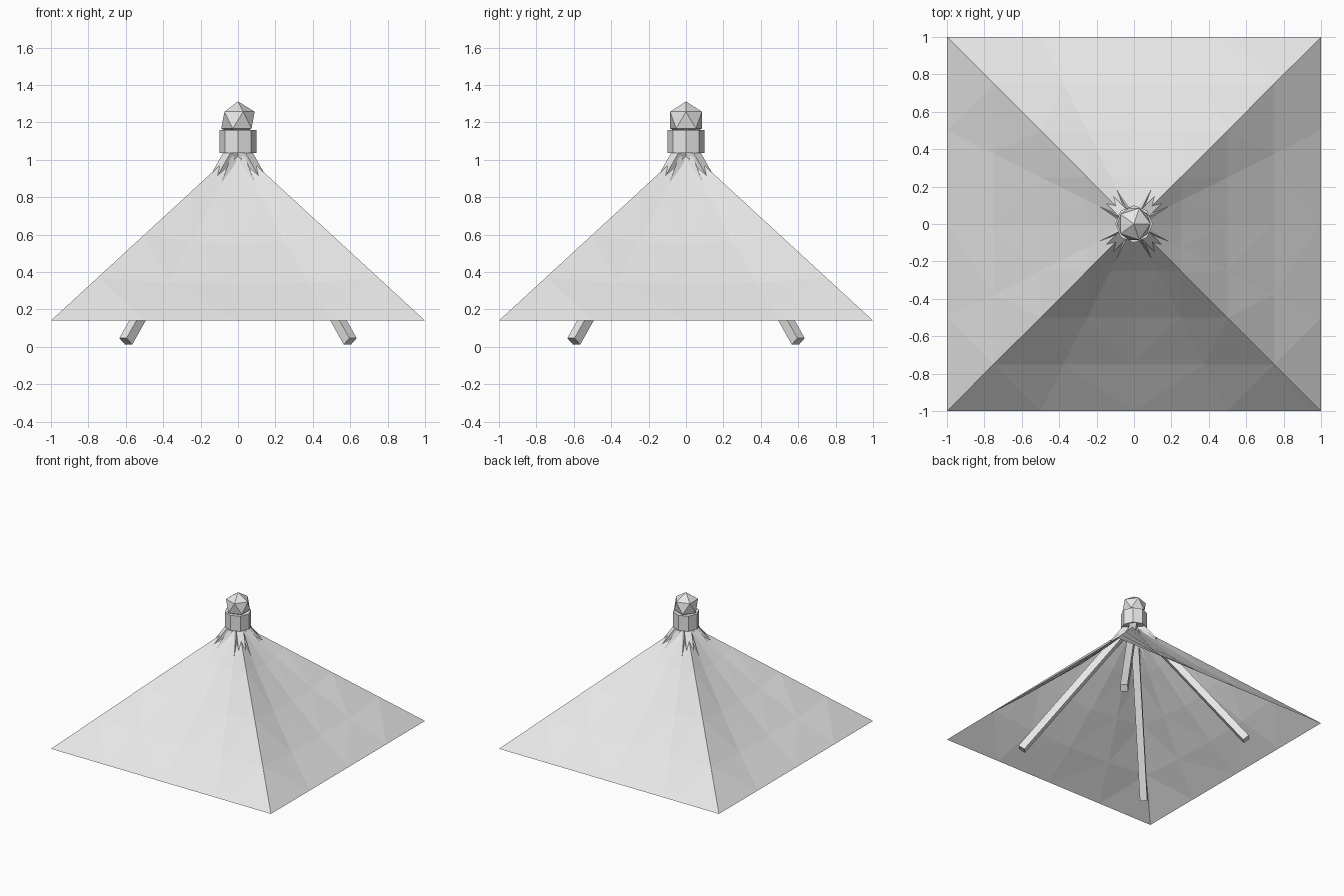
import bpy, bmesh, math
from mathutils import Vector

if "Cube" in bpy.data.objects:
    bpy.data.objects.remove(bpy.data.objects["Cube"])

grey = bpy.data.materials.new("pale_grey")
grey.use_nodes = True
COLOUR = (0.8, 0.8, 0.8, 1)
grey.diffuse_color = COLOUR
grey.node_tree.nodes["Principled BSDF"].inputs["Base Color"].default_value = COLOUR

APEX, HEM = 1.06, 0.14


def finish(name, bm):
    mesh = bpy.data.meshes.new(name)
    bm.to_mesh(mesh)
    bm.free()
    mesh.materials.append(grey)
    ob = bpy.data.objects.new(name, mesh)
    bpy.context.collection.objects.link(ob)
    return ob


def cloth_point(side, u, r):
    """Point on a sagging roof panel: u runs across the panel, r from apex to hem."""
    sag = 0.05 * (1 - u * u) * 4 * r * (1 - r)
    z = APEX - (APEX - HEM) * r - sag
    a = side * math.pi / 2
    x, y = u * r, -r
    return Vector((x * math.cos(a) - y * math.sin(a),
                   x * math.sin(a) + y * math.cos(a), z))


# Canopy: four panels, each four rows by four columns, open underneath
bm = bmesh.new()
for side in range(4):
    for row in range(4):
        for col in range(4):
            u0, u1 = col / 2 - 1, (col + 1) / 2 - 1
            r0, r1 = row / 4, (row + 1) / 4
            pts = [cloth_point(side, u0, r1), cloth_point(side, u1, r1),
                   cloth_point(side, u1, r0)]
            if row:
                pts.append(cloth_point(side, u0, r0))
            bm.faces.new([bm.verts.new(p) for p in pts])
bmesh.ops.remove_doubles(bm, verts=bm.verts, dist=0.0005)
bmesh.ops.triangulate(bm, faces=[f for f in bm.faces if len(f.verts) > 3])
finish("canopy", bm)

# Gathered folds: narrow ridges running down from the collar
bm = bmesh.new()
for side in range(4):
    for u in (-0.5, 0.5):
        tip = cloth_point(side, u, 0.19)
        top = cloth_point(side, u, 0.06) + Vector((0, 0, 0.04))
        across = Vector((-top.y, top.x, 0)).normalized() * 0.022
        low = Vector((0, 0, -0.05))
        a, b, c, d = [bm.verts.new(p) for p in
                      (top, top + across + low, top - across + low, tip)]
        for f in ((a, b, d), (a, d, c), (b, c, d), (a, c, b)):
            bm.faces.new(f)
bmesh.ops.recalc_face_normals(bm, faces=bm.faces)
finish("gathered_folds", bm)

# Collar: eight-sided drum around the peak
bm = bmesh.new()
bmesh.ops.create_cone(bm, cap_ends=True, segments=8, radius1=0.1, radius2=0.1, depth=0.125)
bmesh.ops.translate(bm, verts=bm.verts, vec=(0, 0, 1.0975))
finish("collar", bm)

# Finial: twenty-sided ball
bm = bmesh.new()
bmesh.ops.create_icosphere(bm, subdivisions=1, radius=0.1)
bmesh.ops.translate(bm, verts=bm.verts, vec=(0, 0, 1.212))
finish("finial", bm)

# Poles: square bars from the collar out to the four corners
head = Vector((0, 0, 1.1))
for sx, x_name in ((-1, "right"), (1, "left")):
    for sy, y_name in ((-1, "front"), (1, "back")):
        foot = Vector((sx * 0.6, sy * 0.6, 0.029))
        axis = head - foot
        bm = bmesh.new()
        bmesh.ops.create_cube(bm, size=1)
        bmesh.ops.scale(bm, verts=bm.verts, vec=(0.055, 0.055, axis.length))
        turn = Vector((-foot.y, foot.x, 0)).normalized()
        up = axis.normalized()
        out = turn.cross(up)
        for v in bm.verts:
            v.co = (head + foot) / 2 + turn * v.co.x + out * v.co.y + up * v.co.z
        bmesh.ops.recalc_face_normals(bm, faces=bm.faces)
        finish(f"{y_name}_{x_name}_pole", bm)
